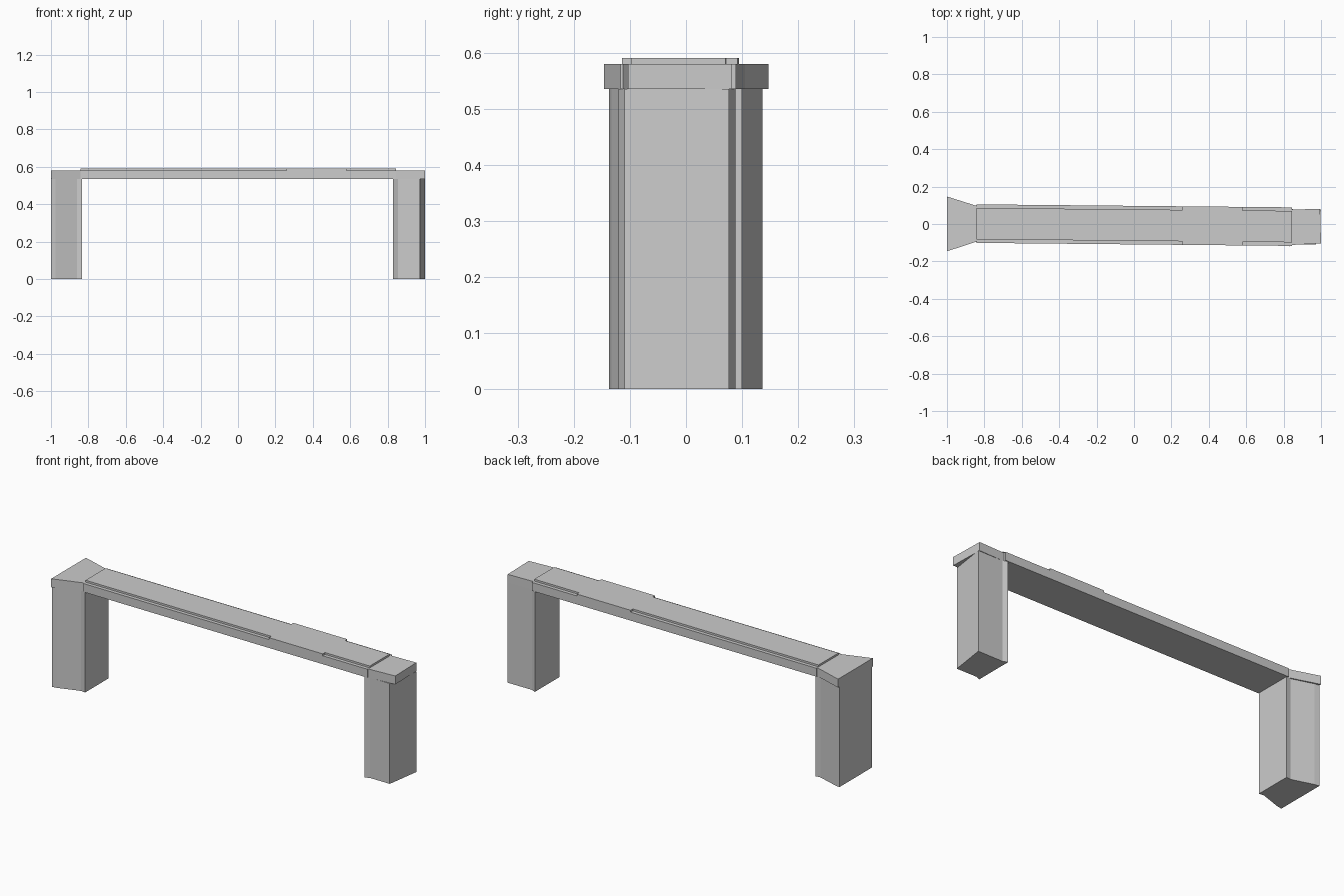
import bpy, bmesh

if "Cube" in bpy.data.objects:
    bpy.data.objects.remove(bpy.data.objects["Cube"])


def prism(name, outline, z0, z1):
    """Extrude a plan outline from z0 up to z1."""
    bm = bmesh.new()
    face = bm.faces.new([bm.verts.new((x, y, z0)) for x, y in outline])
    top = bmesh.ops.extrude_face_region(bm, geom=[face])["geom"]
    for v in top:
        if isinstance(v, bmesh.types.BMVert):
            v.co.z = z1
    bmesh.ops.recalc_face_normals(bm, faces=bm.faces[:])
    mesh = bpy.data.meshes.new(name)
    bm.to_mesh(mesh)
    bm.free()
    obj = bpy.data.objects.new(name, mesh)
    bpy.context.collection.objects.link(obj)
    return obj


X0, X1 = -0.842, 0.846              # deck ends
Z_PIER, Z_DECK, Z_TOP = 0.535, 0.58, 0.59


def edge(x, side, inset=0.0):
    """Point on the slightly skewed deck edge (side -1 front, +1 back)."""
    t = (x - X0) / (X1 - X0)
    return (x, 0.002 - 0.016 * t + side * (0.103 - inset))


# Deck slab
prism("deck", [edge(X0, -1), edge(X1, -1), edge(X1, 1), edge(X0, 1)], Z_PIER, Z_DECK)

# Raised roadway: inset at both ends, full width in the bay between
steps = [(X0, 0.019), (0.26, 0.019), (0.26, 0), (0.58, 0), (0.58, 0.019), (X1, 0.019)]
front = [edge(x, -1, i) for x, i in steps]
back = [edge(x, 1, i) for x, i in reversed(steps)]
prism("roadway", front + back, Z_DECK, Z_TOP)

# Left end: flared cap and pier
prism("left_cap", [(-1, -0.146), (X0, -0.094), (X0, 0.097), (-1, 0.147)], Z_PIER, Z_DECK)
prism("left_pier", [(-1, -0.137), (-0.975, -0.133), (-0.86, -0.095), (-0.833, -0.098),
                    (-0.833, 0.1), (-0.86, 0.097), (-0.975, 0.132), (-1, 0.136)], 0, Z_PIER)

# Right end: straight cap and pier with a skewed end face
prism("right_cap", [(X1, -0.112), (1, -0.103), (0.995, 0.081), (X1, 0.077)], Z_PIER, Z_DECK)
prism("right_pier", [(0.83, -0.12), (0.855, -0.109), (0.972, -0.11), (1, 0.077),
                     (0.855, 0.077), (0.83, 0.088)], 0, Z_PIER)
